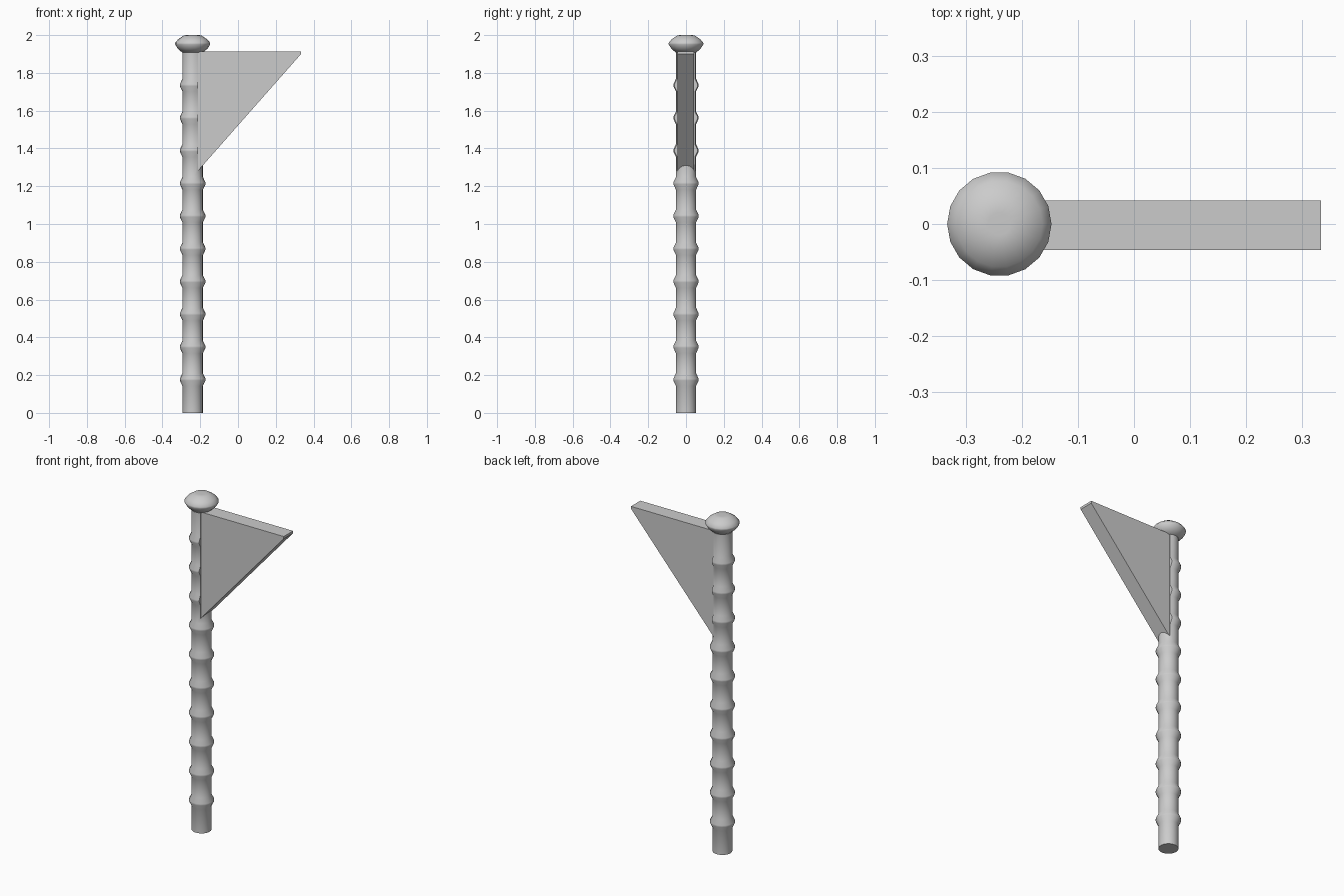
import bpy, bmesh
from math import cos, sin, pi

if "Cube" in bpy.data.objects:
    bpy.data.objects.remove(bpy.data.objects["Cube"])

PX, SIDES = -0.24, 18        # pole axis and facet count
R, RING_R = 0.054, 0.068


def mesh_object(name, bm):
    bmesh.ops.recalc_face_normals(bm, faces=bm.faces[:])
    me = bpy.data.meshes.new(name)
    bm.to_mesh(me)
    bm.free()
    ob = bpy.data.objects.new(name, me)
    bpy.context.collection.objects.link(ob)
    return ob


def lathe(name, profile):
    """Closed turned solid around the pole axis from (radius, z) points."""
    bm = bmesh.new()
    loops = [[bm.verts.new((PX + r * cos(2 * pi * i / SIDES), r * sin(2 * pi * i / SIDES), z))
              for i in range(SIDES)] for r, z in profile]
    for a, b in zip(loops, loops[1:]):
        for i in range(SIDES):
            j = (i + 1) % SIDES
            bm.faces.new((a[i], a[j], b[j], b[i]))
    bm.faces.new(loops[0])
    bm.faces.new(loops[-1])
    return mesh_object(name, bm)


def prism(name, outline, y0, y1):
    """Solid from an x-z outline stretched between two y values."""
    bm = bmesh.new()
    face = bm.faces.new([bm.verts.new((x, y0, z)) for x, z in outline])
    ext = bmesh.ops.extrude_face_region(bm, geom=[face])
    for v in ext["geom"]:
        if isinstance(v, bmesh.types.BMVert):
            v.co.y = y1
    return mesh_object(name, bm)


def smooth(ob, angle):
    bpy.ops.object.select_all(action='DESELECT')
    ob.select_set(True)
    bpy.context.view_layer.objects.active = ob
    bpy.ops.object.shade_smooth_by_angle(angle=angle)


# Pole with ten bamboo-like knuckles
profile = [(R, 0)]
for k in range(1, 11):
    z = 0.003 + 0.1732 * k
    profile += [(R, z - 0.034), (RING_R, z - 0.005), (RING_R, z + 0.005), (R, z + 0.034)]
profile.append((R, 1.913))
pole = lathe("pole", profile)

# Pennant, flush against a flat cut in the pole
outline = [(-0.213, 1.28), (0.333, 1.899), (0.333, 1.913), (-0.213, 1.913)]
flag = prism("pennant", outline, -0.046, 0.042)
cutter = prism("pole_cutter", [(x, z + (0.01 if z > 1.91 else 0)) for x, z in outline], -0.2, 0.2)
cutter.hide_render = True
mod = pole.modifiers.new("flag_slot", 'BOOLEAN')
mod.operation, mod.solver, mod.object = 'DIFFERENCE', 'EXACT', cutter
bpy.context.view_layer.objects.active = pole
bpy.ops.object.modifier_apply(modifier=mod.name)
bpy.data.objects.remove(cutter)

# Rounded finial
cap = lathe("finial", [(0.056, 1.908), (0.080, 1.930), (0.093, 1.951), (0.093, 1.959),
                       (0.077, 1.978), (0.045, 1.999), (0.02, 2.0)])

smooth(pole, 0.8)
smooth(cap, 0.9)
smooth(flag, 0.5)
